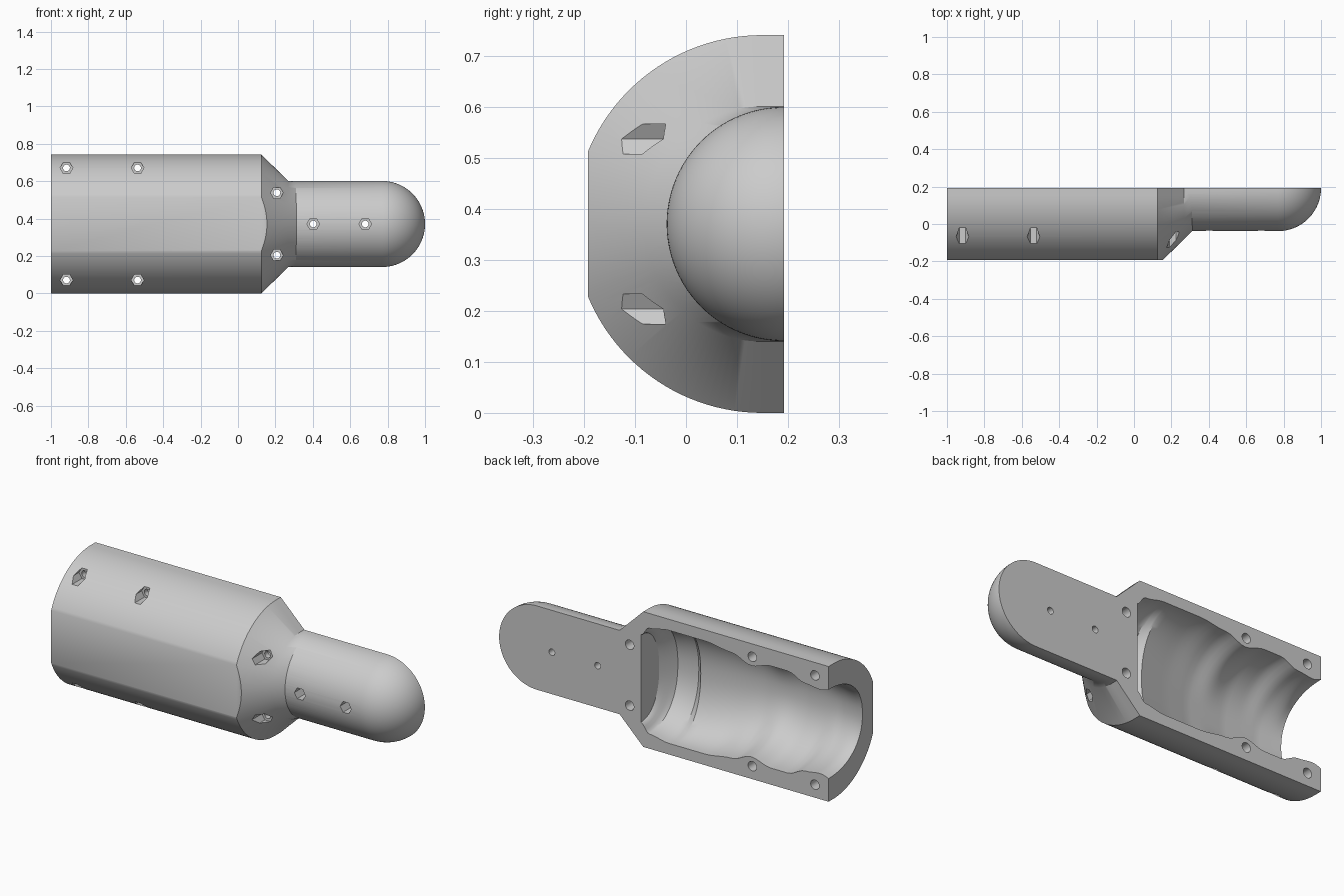
import bpy, bmesh
from math import sin, cos, pi
from mathutils import Matrix

old = bpy.data.objects.get("Cube")
if old:
    bpy.data.objects.remove(old)

PART_Y, MID_Z = 0.192, 0.371      # parting plane and centre height

grey = bpy.data.materials.new("matte_grey")
grey.use_nodes = True
grey.diffuse_color = (0.6, 0.6, 0.6, 1)
grey.node_tree.nodes["Principled BSDF"].inputs["Base Color"].default_value = (0.6, 0.6, 0.6, 1)


def make_object(name, bm):
    bmesh.ops.recalc_face_normals(bm, faces=bm.faces)
    mesh = bpy.data.meshes.new(name)
    bm.to_mesh(mesh)
    bm.free()
    mesh.materials.append(grey)
    obj = bpy.data.objects.new(name, mesh)
    bpy.context.collection.objects.link(obj)
    return obj


def loft(name, rings):
    """Skin closed rings of equal length and cap both ends."""
    bm = bmesh.new()
    loops = [[bm.verts.new(p) for p in ring] for ring in rings]
    n = len(loops[0])
    for a, b in zip(loops, loops[1:]):
        for i in range(n):
            j = (i + 1) % n
            bm.faces.new((a[i], a[j], b[j], b[i]))
    bm.faces.new(loops[0])
    bm.faces.new(loops[-1])
    return make_object(name, bm)


def prism(name, x, z, radius, y0, y1, sides):
    """Upright prism along y, with corners on the x axis."""
    ring = [(x + radius * cos(2 * pi * i / sides), z + radius * sin(2 * pi * i / sides))
            for i in range(sides)]
    return loft(name, [[(px, y, pz) for px, pz in ring] for y in (y0, y1)])


def box(name, y0, y1):
    bm = bmesh.new()
    bmesh.ops.create_cube(bm, size=1, matrix=Matrix.Translation((0, (y0 + y1) / 2, MID_Z))
                          @ Matrix.Diagonal((3, y1 - y0, 3, 1)))
    return make_object(name, bm)


def combine(target, other, operation):
    mod = target.modifiers.new(operation, 'BOOLEAN')
    mod.object, mod.operation, mod.solver = other, operation, 'EXACT'
    graph = bpy.context.evaluated_depsgraph_get()
    mesh = bpy.data.meshes.new_from_object(target.evaluated_get(graph))
    target.modifiers.clear()
    target.data = mesh
    bpy.data.objects.remove(other)


# Main barrel with its tapered shoulder and collar
def barrel_ring(x, r, centre_y, steps=64):
    ring = [(x, centre_y - r * sin(pi * i / steps), MID_Z - r * cos(pi * i / steps))
            for i in range(steps + 1)]
    return [(x, 0.3, MID_Z - r)] + ring + [(x, 0.3, MID_Z + r)]


shell = loft("half_shell", [barrel_ring(-1, 0.371, 0.15), barrel_ring(0.125, 0.371, 0.15),
                            barrel_ring(0.268, 0.231, 0.15), barrel_ring(0.312, 0.226, 0.188)])
combine(shell, box("front_flat_cutter", -1, -PART_Y), 'DIFFERENCE')

# Round-nosed neck
nose = [(0.16, 0.23)] + [(0.77 + 0.23 * sin(a * pi / 48), 0.23 * cos(a * pi / 48))
                         for a in range(24)] + [(0.9999, 0.004)]
neck = loft("neck", [[(x, PART_Y + r * cos(2 * pi * i / 96), MID_Z + r * sin(2 * pi * i / 96))
                      for i in range(96)] for x, r in nose])
combine(shell, neck, 'UNION')
combine(shell, box("parting_cutter", PART_Y, 1), 'DIFFERENCE')

# Hollow inside: position, half width and depth along the barrel
stations = [(0.14, 0.24, 0.16), (0.09, 0.29, 0.25), (-0.03, 0.31, 0.26), (-0.07, 0.31, 0.22),
            (-0.25, 0.31, 0.26), (-0.41, 0.29, 0.29), (-0.53, 0.25, 0.30), (-0.65, 0.28, 0.31),
            (-0.75, 0.28, 0.31), (-0.86, 0.24, 0.31), (-0.95, 0.23, 0.30), (-1.03, 0.25, 0.29)]


def hollow_ring(x, w, d, steps=40):
    ring = []
    for i in range(steps + 1):
        c, s = cos(pi * i / steps), sin(pi * i / steps)
        side = 1 if c > 0 else -1
        ring.append((x, PART_Y - d * abs(s) ** 0.9, MID_Z - side * w * abs(c) ** 0.9))
    return [(x, 0.3, MID_Z - w)] + ring + [(x, 0.3, MID_Z + w)]


rings = []
for a, b in zip(stations, stations[1:]):
    for k in range(5):
        t = k / 5
        s = (1 - cos(pi * t)) / 2
        rings.append(hollow_ring(a[0] + (b[0] - a[0]) * t, a[1] + (b[1] - a[1]) * s,
                                 a[2] + (b[2] - a[2]) * t))
rings.append(hollow_ring(*stations[-1]))
combine(shell, loft("hollow_cutter", rings), 'DIFFERENCE')

# Screw holes with hexagonal nut pockets: x, offset from centre, rear radius, pocket floor
screws = [(-0.917, 0.3, 0.026, -0.02), (-0.537, 0.3, 0.026, -0.02),
          (0.208, 0.167, 0.026, -0.04), (0.402, 0, 0.018, 0.03), (0.68, 0, 0.018, 0.03)]
for x, offset, radius, floor in screws:
    for side in ((-1, 1) if offset else (1,)):
        z = MID_Z + side * offset
        combine(shell, prism("nut_cutter", x, z, 0.034, -0.4, floor, 6), 'DIFFERENCE')
        combine(shell, prism("screw_cutter", x, z, 0.018, -0.4, 0.4, 24), 'DIFFERENCE')
        if radius > 0.018:
            combine(shell, prism("rear_cutter", x, z, radius, floor + 0.03, 0.4, 24),
                    'DIFFERENCE')

# Smooth curved surfaces and keep the edges crisp
bpy.ops.object.select_all(action='DESELECT')
shell.select_set(True)
bpy.context.view_layer.objects.active = shell
bpy.ops.object.shade_smooth_by_angle(angle=0.5)
